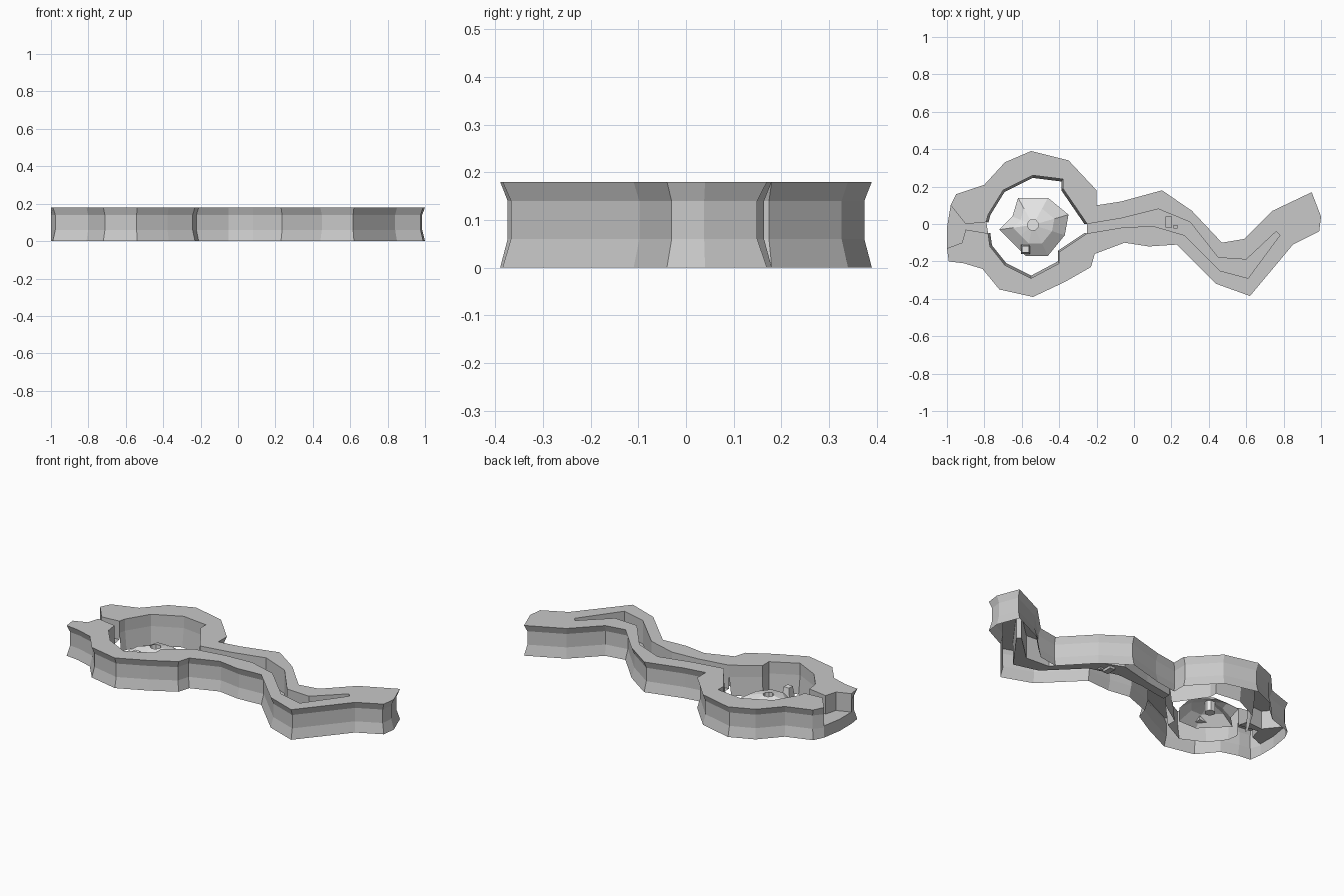
import bpy
import bmesh
from mathutils import Vector

default_cube = bpy.data.objects.get("Cube")
if default_cube:
    bpy.data.objects.remove(default_cube, do_unlink=True)

TOP = 0.18
GROOVE_FLOOR = 0.04
NOTCH_FLOOR = 0.07


def make_material(name, value):
    material = bpy.data.materials.new(name)
    material.use_nodes = True
    colour = (value, value, value, 1)
    material.diffuse_color = colour
    material.node_tree.nodes["Principled BSDF"].inputs["Base Color"].default_value = colour
    return material


stone = make_material("grey stone", 0.58)
pale_stone = make_material("pale stone", 0.8)


def make_object(name, bm, material):
    mesh = bpy.data.meshes.new(name)
    bmesh.ops.remove_doubles(bm, verts=bm.verts, dist=0.0001)
    bm.to_mesh(mesh)
    bm.free()
    mesh.materials.append(material)
    obj = bpy.data.objects.new(name, mesh)
    bpy.context.collection.objects.link(obj)
    return obj


def add_cap(bm, points, z):
    """Flat upward face from a clockwise outline."""
    face = bm.faces.new([bm.verts.new((x, y, z)) for x, y in reversed(points)])
    face.normal_update()
    bmesh.ops.triangulate(bm, faces=[face], ngon_method='EAR_CLIP')


def add_strip(bm, rows, closed=False):
    """Quads between rows of points, listed from the top row down."""
    grid = [[bm.verts.new(point) for point in row] for row in rows]
    for upper, lower in zip(grid, grid[1:]):
        count = len(upper)
        for i in range(count if closed else count - 1):
            j = (i + 1) % count
            bm.faces.new((upper[i], upper[j], lower[j], lower[i]))


def level(points, z):
    return [(x, y, z) for x, y in points]


def inset(points, distance):
    """Move a clockwise outline towards its inside with mitred corners."""
    result = []
    for i, point in enumerate(points):
        here = Vector(point)
        before = (here - Vector(points[i - 1])).normalized()
        after = (Vector(points[(i + 1) % len(points)]) - here).normalized()
        n1 = Vector((before.y, -before.x))
        n2 = Vector((after.y, -after.x))
        result.append(tuple(here + (n1 + n2) * distance / max(0.5, 1 + n1.dot(n2))))
    return result


def towards(points, centre, factor):
    return [tuple(Vector(centre).lerp(Vector(p), factor)) for p in points]


# Plan outlines, running clockwise around the solid rim
outer_edge = [
    (-.98, .1), (-.95, .16), (-.8, .21), (-.69, .33), (-.55, .39), (-.35, .34),
    (-.2, .18), (-.2, .1), (-.07, .12), (.15, .18), (.31, .07), (.47, -.1),
    (.59, -.08), (.74, .07), (.95, .17), (1, .04), (.99, -.04), (.85, -.11),
    (.62, -.385), (.44, -.32), (.23, -.11), (.08, -.12), (-.05, -.1), (-.21, -.16),
    (-.23, -.23), (-.37, -.31), (-.54, -.39), (-.72, -.35), (-.81, -.24),
    (-.91, -.21), (-.99, -.2), (-1, -.13)]
notch_low = [(-.92, -.1), (-.9, -.03)]
ring_low = [(-.78, -.05), (-.77, -.12), (-.69, -.22), (-.55, -.29),
            (-.4, -.21), (-.4, -.15), (-.25, -.05)]
groove = [(-.07, -.02), (.1, -.01), (.27, -.06), (.46, -.25), (.61, -.29), (.78, -.06),
          (.76, -.04), (.6, -.19), (.45, -.18), (.3, .01), (.13, .08), (-.07, .03)]
ring_high = [(-.25, 0), (-.38, .19), (-.38, .24), (-.54, .26), (-.7, .18),
             (-.78, .05), (-.79, .01)]
notch_high = [(-.9, 0)]
chamber_centre = (-.55, -.01)

# Flat top of the rim
bm = bmesh.new()
add_cap(bm, outer_edge + notch_low + ring_low + groove + ring_high + notch_high, TOP)
make_object("rim_top", bm, stone)

# Outer wall, pinched in along its middle
bm = bmesh.new()
waist = inset(outer_edge, 0.015)
waist[0], waist[-1] = outer_edge[0], outer_edge[-1]
add_strip(bm, [level(outer_edge, TOP), level(waist, 0.14),
               level(waist, 0.06), level(outer_edge, 0)])
make_object("outer_wall", bm, stone)

# Chamber wall, leaning inwards at the foot
bm = bmesh.new()
for side in (ring_low, ring_high):
    foot = towards(side, chamber_centre, 0.95)
    add_strip(bm, [level(side, TOP), level(side, 0.11), level(foot, 0)])
make_object("chamber_wall", bm, stone)

# Sunken winding path
bm = bmesh.new()
path = [ring_low[-1]] + groove + [ring_high[0]]
add_strip(bm, [level(path, TOP), level(path, GROOVE_FLOOR)])
add_cap(bm, path[::-1], GROOVE_FLOOR)
make_object("winding_path", bm, stone)

# Entrance notch with its floor and sill
bm = bmesh.new()
low_side = [outer_edge[-1]] + notch_low + [ring_low[0]]
high_side = [ring_high[-1]] + notch_high + [outer_edge[0]]
sill = [outer_edge[-1], (-1, -.02), outer_edge[0]]
for side in (low_side, high_side):
    add_strip(bm, [level(side, TOP), level(side, NOTCH_FLOOR)])
add_cap(bm, (low_side + high_side + [sill[1]])[::-1], NOTCH_FLOOR)
add_strip(bm, [level(sill, NOTCH_FLOOR), level(sill, 0)])
make_object("entrance_notch", bm, stone)

# Mound in the chamber with a small pit at its summit
bm = bmesh.new()
mound = [(-.62, .14), (-.46, .14), (-.35, .05), (-.37, -.06), (-.46, -.17),
         (-.58, -.17), (-.65, -.1), (-.72, -.03), (-.65, .04)]
summit = (-.54, -.005)
pit = [tuple(Vector(summit) + (Vector(p) - Vector(summit)).normalized() * 0.03)
       for p in mound]
add_strip(bm, [level(pit, 0.04), level(pit, 0.1),
               level(towards(mound, summit, 0.6), 0.08), level(mound, 0.03)], closed=True)
add_cap(bm, pit, 0.04)
make_object("mound", bm, pale_stone)


def add_block(name, location, size, material, taper=1.0):
    bm = bmesh.new()
    bmesh.ops.create_cube(bm, size=1)
    for v in bm.verts:
        if v.co.z > 0:
            v.co.x *= taper
            v.co.y *= taper
        v.co = Vector(a * b for a, b in zip(v.co, size)) + Vector(location)
    make_object(name, bm, material)


# Loose rocks on the mound and the path
add_block("mound_rock", (-.58, -.135, .08), (.05, .05, .06), pale_stone, 0.7)
add_block("path_block", (.185, .01, .04), (.035, .06, .03), stone)
add_block("path_pebble", (.222, -.015, .04), (.02, .02, .02), stone)
